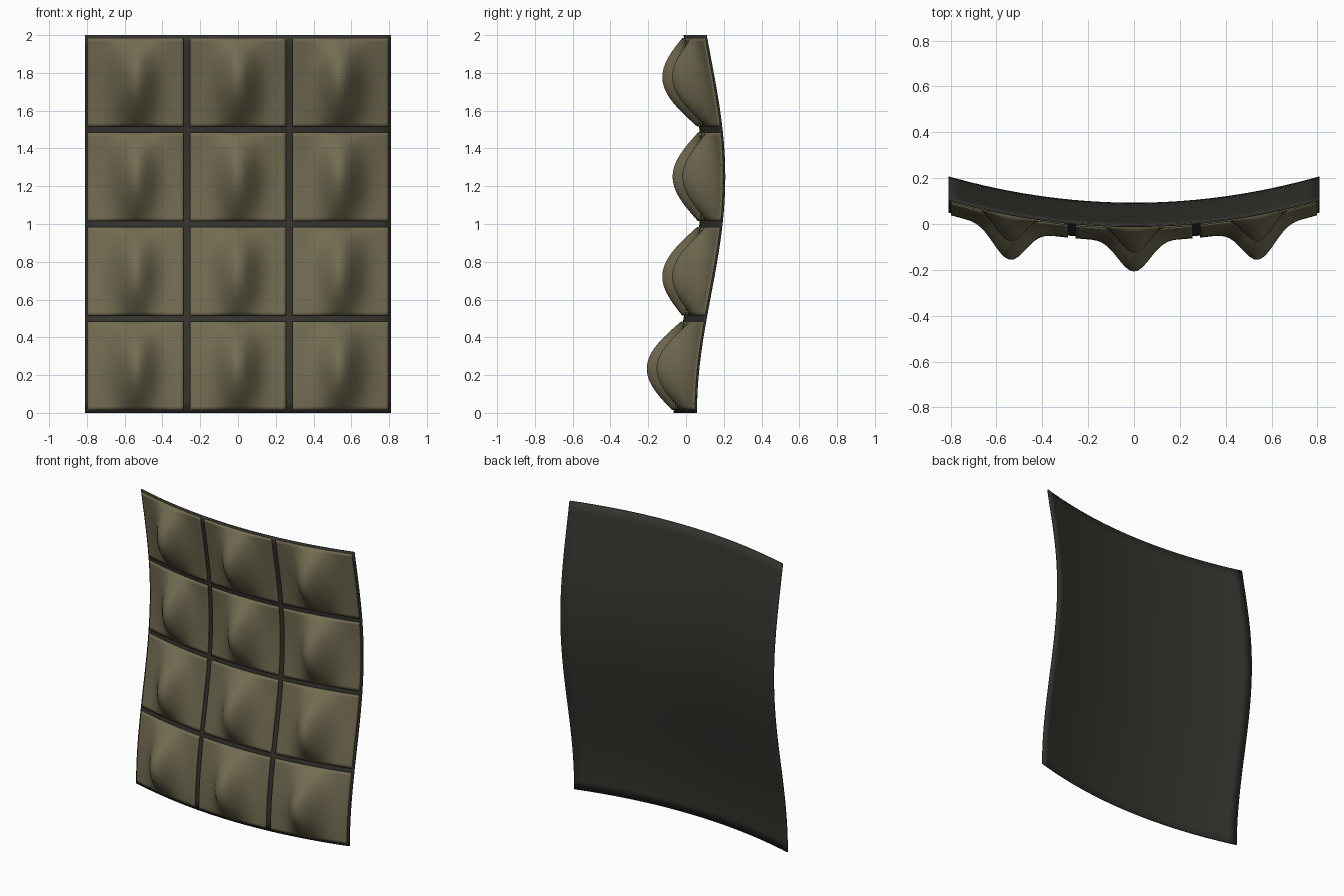
import bpy, bmesh, math

if "Cube" in bpy.data.objects:
    bpy.data.objects.remove(bpy.data.objects["Cube"])

def material(name, rgb):
    m = bpy.data.materials.new(name)
    m.diffuse_color = (*rgb, 1)
    m.use_nodes = True
    m.node_tree.nodes["Principled BSDF"].inputs["Base Color"].default_value = m.diffuse_color
    return m

PAD = material("olive tan fabric", (0.17, 0.15, 0.085))
BASE = material("dark charcoal backing", (0.035, 0.033, 0.027))

# S-shaped, sideways-bowed surface that everything follows
def surface(x, z):
    return 0.015 - 0.075 * math.cos(math.pi * z / 1.25) + 0.115 * (x / 0.81) ** 2

# Closed slab over a rectangle: front and back grids joined by a rim
def slab(name, x0, x1, z0, z1, nx, nz, front, back, mat):
    bm = bmesh.new()
    def grid(depth):
        return [[bm.verts.new((x0 + (x1 - x0) * i / nx,
                               depth(x0 + (x1 - x0) * i / nx, z0 + (z1 - z0) * j / nz),
                               z0 + (z1 - z0) * j / nz))
                 for i in range(nx + 1)] for j in range(nz + 1)]
    f, b = grid(front), grid(back)
    for j in range(nz):
        for i in range(nx):
            bm.faces.new((f[j][i], f[j][i + 1], f[j + 1][i + 1], f[j + 1][i]))
            bm.faces.new((b[j][i], b[j + 1][i], b[j + 1][i + 1], b[j][i + 1]))
    def loop(g):
        return (g[0][:-1] + [r[-1] for r in g[:-1]] + g[-1][:0:-1] + [r[0] for r in g[:0:-1]])
    lf, lb = loop(f), loop(b)
    for k in range(len(lf)):
        n = (k + 1) % len(lf)
        bm.faces.new((lf[k], lb[k], lb[n], lf[n]))
    bmesh.ops.recalc_face_normals(bm, faces=bm.faces)
    for face in bm.faces:
        face.smooth = True
    me = bpy.data.meshes.new(name)
    bm.to_mesh(me)
    bm.free()
    me.materials.append(mat)
    bpy.context.collection.objects.link(bpy.data.objects.new(name, me))

# Thin curved backing panel
slab("backing_panel", -0.81, 0.81, 0, 2, 30, 32,
     lambda x, z: surface(x, z) - 0.005, lambda x, z: surface(x, z) + 0.003, BASE)

# Twelve padded cells, each with a ridge-like bulge
W, H = 0.51, 0.47
for col in range(3):
    for row in range(4):
        cx, cz = (col - 1) * 0.543, 0.25 + 0.5 * row
        def front(x, z, cx=cx, cz=cz):
            bulge = 0.147 * math.exp(-((x - cx) / 0.1) ** 2) * max(0, math.cos(math.pi * (z - cz) / H))
            return surface(x, z) - 0.014 - bulge
        slab(f"pad_{col + 1}_{row + 1}", cx - W / 2, cx + W / 2, cz - H / 2, cz + H / 2,
             28, 24, front, lambda x, z: surface(x, z) - 0.002, PAD)
